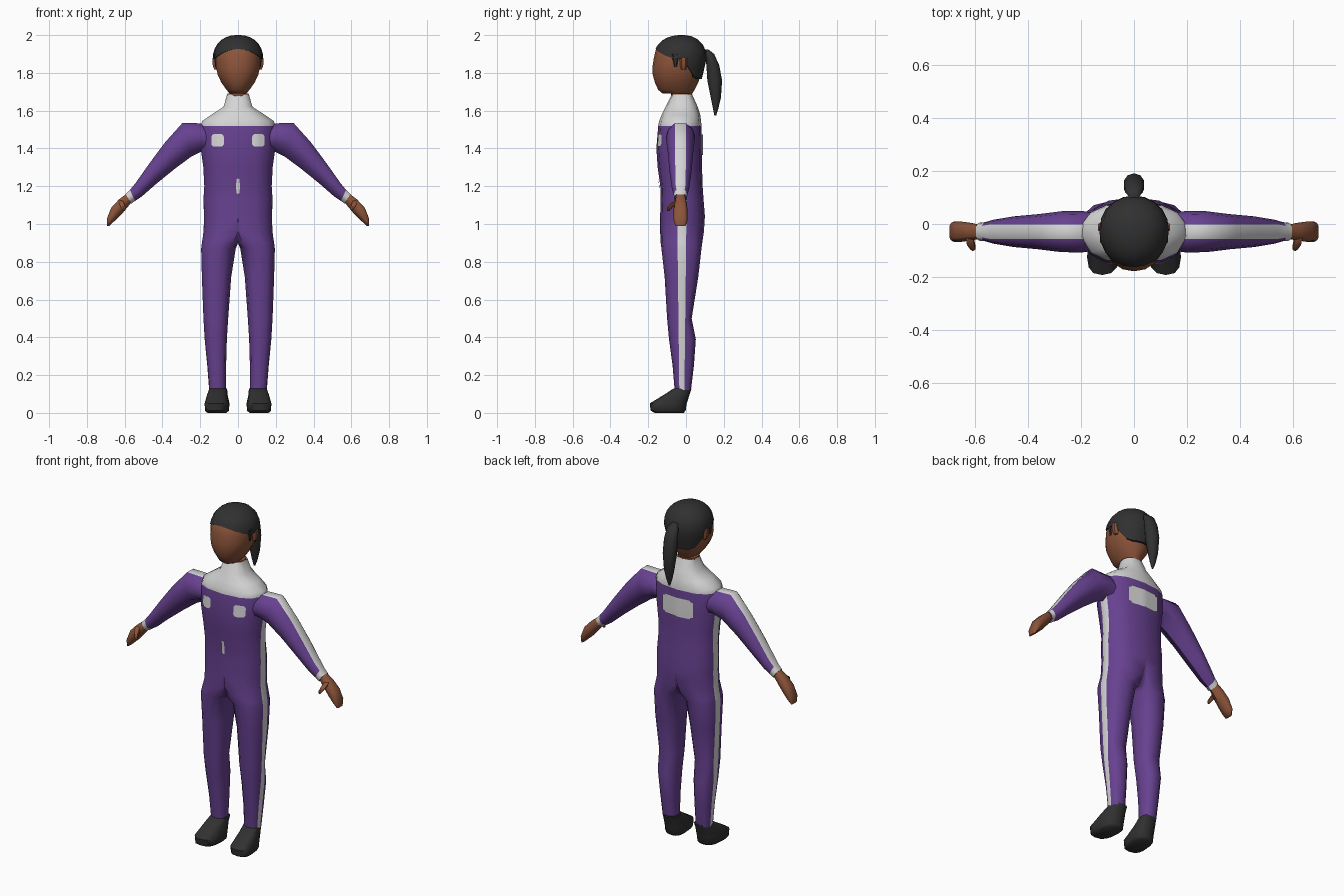
import bpy, bmesh
from math import sin, cos, pi, radians, asin, sqrt
from mathutils import Vector
from mathutils.bvhtree import BVHTree

cube = bpy.data.objects.get("Cube")
if cube:
    bpy.data.objects.remove(cube)


def material(name, rgb):
    m = bpy.data.materials.new(name)
    m.use_nodes = True
    m.diffuse_color = (*rgb, 1)
    m.node_tree.nodes["Principled BSDF"].inputs["Base Color"].default_value = (*rgb, 1)
    return m


purple = material("suit_purple", (.135, .053, .28))
white = material("trim_white", (.66, .66, .66))
skin = material("brown_skin", (.26, .088, .042))
black = material("charcoal", (.03, .03, .03))
parts = []


def finish(name, bm, mats, mirror=False):
    bmesh.ops.recalc_face_normals(bm, faces=bm.faces[:])
    me = bpy.data.meshes.new(name)
    bm.to_mesh(me)
    bm.free()
    for m in mats:
        me.materials.append(m)
    ob = bpy.data.objects.new(name, me)
    bpy.context.collection.objects.link(ob)
    if mirror:
        ob.modifiers.new("Mirror", 'MIRROR').merge_threshold = .0005
    parts.append(ob)
    return ob


def loft(name, rings, mats, rule=None, mirror=False, caps=True, half=False):
    """Skin a list of equal-length point rings."""
    bm = bmesh.new()
    rows = [[bm.verts.new(p) for p in r] for r in rings]
    n = len(rows[0])
    for i in range(len(rows) - 1):
        for j in range(n):
            k = (j + 1) % n
            f = bm.faces.new((rows[i][j], rows[i][k], rows[i + 1][k], rows[i + 1][j]))
            f.material_index = rule(i, j) if rule else 0
    if caps:
        for r in (rows[0], rows[-1]):
            bm.faces.new(r)
    if half:  # open the seam on the mirror plane
        seam = [f for f in bm.faces if all(v.co.x < 1e-4 for v in f.verts)]
        bmesh.ops.delete(bm, geom=seam, context='FACES')
    return finish(name, bm, mats, mirror)


def power(c, e):
    return abs(c) ** e * (1 if c >= 0 else -1)


def flat_ring(z, x0, x1, y0, y1, n=14, e=1.0):
    """Horizontal oval filling the given x and y limits."""
    cx, rx, cy, ry = (x0 + x1) / 2, (x1 - x0) / 2, (y0 + y1) / 2, (y1 - y0) / 2
    return [Vector((cx + rx * power(sin(a), e), cy - ry * power(cos(a), e), z))
            for a in (2 * pi * j / n for j in range(n))]


# Jumpsuit half: z, centre x, outer reach, inner reach, front y, back y
suit = [
    (1.685, 0, .062, 0, -.075, .033), (1.62, 0, .078, 0, -.108, .062),
    (1.58, 0, .14, 0, -.128, .075), (1.545, 0, .19, 0, -.142, .08),
    (1.52, 0, .2, 0, -.147, .082), (1.4, 0, .198, 0, -.157, .085),
    (1.3, 0, .184, 0, -.15, .085), (1.2, 0, .18, 0, -.136, .088),
    (1.13, 0, .185, 0, -.134, .093), (1.04, 0, .181, 0, -.137, .1),
    (.96, .01, .174, .1, -.137, .095), (.9, .07, .122, .1, -.134, .086),
    (.87, .1, .096, .088, -.13, .082), (.72, .112, .08, .076, -.113, .065),
    (.5, .115, .068, .063, -.1, .03), (.39, .115, .062, .056, -.09, .052),
    (.25, .111, .052, .048, -.071, .042), (.12, .108, .045, .044, -.06, .026),
]


def suit_ring(z, cx, out, inn, yf, yb):
    yc, ry, e = (yf + yb) / 2, (yb - yf) / 2, .85
    w = .012 + .012 * min(z, 1)
    pts = []
    for a in (-90, -62, -38, 'lo', 'hi', 38, 62, 90, 115, 145, 180, 215, 245):
        if isinstance(a, str):  # edges of the side stripe
            s = (-.022 + (w if a == 'hi' else -w) - yc) / ry
            c = (1 - abs(s) ** (2 / e)) ** (e / 2)
        else:
            s, c = power(sin(radians(a)), e), power(cos(radians(a)), e)
            if abs(a) == 90:
                c = 0
        pts.append((max(0, cx + c * (out if c >= 0 else inn)), yc + ry * s, z))
    return pts


body = loft("jumpsuit", [suit_ring(*r) for r in suit], [purple, white],
            lambda i, j: int(i < 4 or j == 3), True, False, True)

# Patches laid onto the suit
probe = bmesh.new()
probe.from_mesh(body.data)
tree = BVHTree.FromBMesh(probe)
probe.free()


def patch(name, x, z, hw, hh, side, steps, mirror=False):
    bm = bmesh.new()
    bmesh.ops.create_grid(bm, x_segments=steps, y_segments=steps, size=1)
    for v in bm.verts:
        u, t = v.co.x, v.co.y
        if abs(u) > .99 and abs(t) > .99:
            u, t = u * .85, t * .85
        px, pz = x + u * hw, z + t * hh
        hit = tree.ray_cast(Vector((max(abs(px), .001), side, pz)), Vector((0, -side, 0)))[0]
        v.co = (px, hit.y + side * .006, pz)
    ob = finish(name, bm, [white], mirror)
    facing = sum(p.normal.y for p in ob.data.polygons)
    if facing * side < 0:
        ob.data.flip_normals()


patch("chest_patch", .108, 1.443, .033, .034, -1, 5, True)
patch("zip_pull", 0, 1.2, .01, .042, -1, 2)
patch("back_patch", 0, 1.42, .1, .055, 1, 10)


# Arms and hands: upper x, z, lower x, z, half depth
def limb_ring(tx, tz, bx, bz, ry, yc=-.029):
    s = asin(min(.028 / ry, .6))
    mid, up = Vector((tx + bx, 0, tz + bz)) / 2, Vector((tx - bx, 0, tz - bz)) / 2
    turn = [s] + [radians(d) for d in (58, 90, 125, 180, 235, 270, 302)] + [-s]
    return [mid + up * cos(a) + Vector((0, yc + ry * sin(a), 0)) for a in turn]


arm = [(.14, 1.5, .14, 1.38, .07), (.2, 1.538, .19, 1.385, .078),
       (.295, 1.542, .25, 1.355, .077), (.388, 1.44, .335, 1.292, .066),
       (.47, 1.33, .43, 1.215, .058), (.548, 1.222, .51, 1.145, .045),
       (.575, 1.187, .545, 1.122, .036), (.598, 1.163, .565, 1.108, .034)]
loft("sleeve", [limb_ring(*r) for r in arm], [purple, white],
     lambda i, j: int(j == 8 or i == 6), True)
hand = [(.59, 1.168, .56, 1.12, .025), (.635, 1.135, .588, 1.085, .033),
        (.677, 1.09, .622, 1.045, .038), (.698, 1.03, .66, 1.01, .038),
        (.695, .99, .682, .99, .026)]
loft("hand", [limb_ring(*r) for r in hand], [skin], mirror=True)


def tube(name, path, mat, n=8, mirror=False):
    """Upright ovals along a path: x, y, z, half width, half depth."""
    loft(name, [flat_ring(z, x - a, x + a, y - b, y + b, n) for x, y, z, a, b in path],
         [mat], mirror=mirror)


tube("thumb", [(.62, -.045, 1.125, .015, .015), (.615, -.07, 1.105, .016, .018),
               (.607, -.088, 1.085, .012, .014), (.603, -.093, 1.07, .006, .007)],
     skin, 6, True)

# Shoes, toes turned slightly outward
shoe = [(0, .06, .158, -.165, -.012), (.012, .046, .17, -.187, -.002),
        (.05, .044, .172, -.192, .004), (.1, .058, .163, -.11, .02),
        (.13, .062, .155, -.064, .03)]
rings = [flat_ring(*r, 14, .75) for r in shoe]
for r in rings:
    for p in r:
        p.x -= .09 * (p.y + .06)
loft("shoe", rings, [black], mirror=True)

# Head with neck: z, half width, front y, back y
head = [(1.64, .055, -.07, .03), (1.69, .057, -.08, .032), (1.692, .045, -.125, .034),
        (1.71, .062, -.147, .045), (1.75, .09, -.165, .065), (1.79, .109, -.176, .08),
        (1.83, .118, -.178, .09), (1.88, .121, -.17, .095), (1.93, .112, -.158, .085),
        (1.97, .075, -.11, .05)]
loft("head", [flat_ring(z, -w, w, f, b, 18, .95) for z, w, f, b in head], [skin])

# Ears and sideburns
loft("ear", [flat_ring(1.818, .1, .128, -.025, .0, 6), flat_ring(1.84, .1, .136, -.032, .006, 6),
             flat_ring(1.88, .1, .139, -.034, .01, 6)], [skin], mirror=True)
loft("sideburn", [flat_ring(1.832, .1, .122, -.066, -.045, 6),
                  flat_ring(1.9, .1, .13, -.08, -.035, 6)], [black], mirror=True)


# Hair cap: the rim is high on the brow and low at the nape
def hair_ring(t, shrink=1.0, n=20):
    pts = []
    for j in range(n):
        a = 2 * pi * j / n
        front = cos(a)
        rim = 1.872 + .055 * front ** 2 if front > 0 else 1.872 - .105 * min(1, -1.5 * front)
        z = rim + (2 - rim) * t
        r = sqrt(max(0, 1 - ((z - 1.88) / .1203) ** 2)) if z > 1.88 else 1 - .25 * (1.88 - z) / .12
        r = shrink * r ** .85
        depth = .152 if front > 0 else .13
        pts.append((.133 * r * sin(a), -.02 - depth * r * front, z))
    return pts


loft("hair_cap", [hair_ring(0, .8)] + [hair_ring(sin(pi / 2 * k / 7)) for k in range(8)], [black])

# Ponytail
tube("ponytail", [(0, .105, 1.925, .018, .012), (0, .125, 1.9, .034, .024),
                  (0, .142, 1.84, .04, .034), (0, .152, 1.76, .04, .039),
                  (0, .158, 1.67, .03, .027), (0, .157, 1.61, .017, .014),
                  (0, .155, 1.575, .005, .005)], black, 10)

# Smooth shading with crisp edges
bpy.ops.object.select_all(action='DESELECT')
for ob in parts:
    ob.select_set(True)
bpy.context.view_layer.objects.active = body
bpy.ops.object.shade_smooth_by_angle(angle=radians(50))
